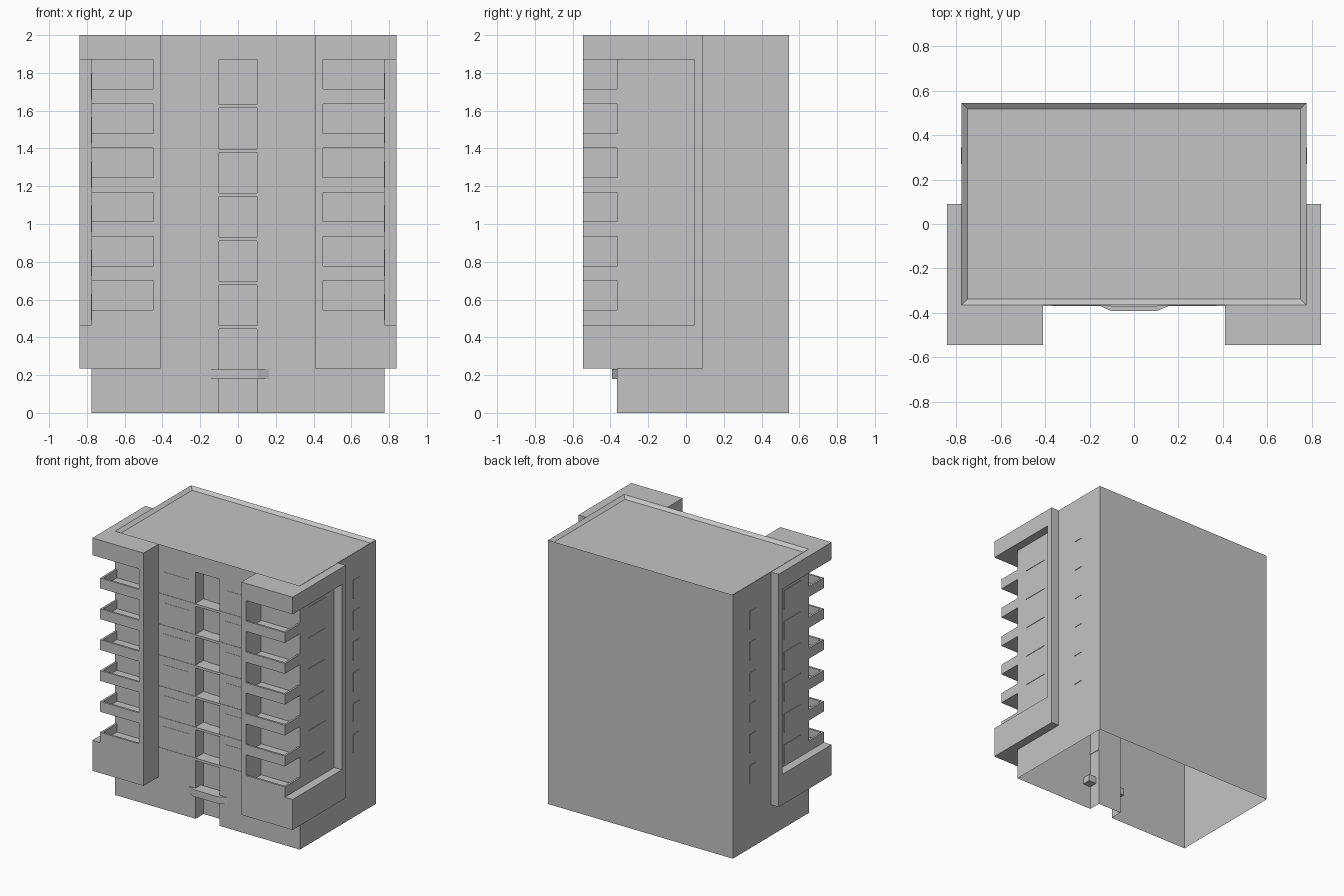
import bpy, bmesh

if "Cube" in bpy.data.objects:
    bpy.data.objects.remove(bpy.data.objects["Cube"], do_unlink=True)

mat = bpy.data.materials.new("plain_grey")
GREY = (0.55, 0.55, 0.55, 1)
mat.use_nodes = True
mat.diffuse_color = GREY
mat.node_tree.nodes["Principled BSDF"].inputs["Base Color"].default_value = GREY

TOP, PITCH, FLOORS = 1.87, 0.234, 6
FRONT, BACK, SIDE = -0.365, 0.545, 0.775
WING_FRONT, WING_BACK, WING_IN, WING_OUT = -0.545, 0.09, 0.41, 0.84


def add_prisms(name, prisms):
    """One object from upright prisms, each (outline, z0, z1)."""
    bm = bmesh.new()
    for outline, z0, z1 in prisms:
        face = bm.faces.new([bm.verts.new((x, y, z0)) for x, y in outline])
        ext = bmesh.ops.extrude_face_region(bm, geom=[face], use_keep_orig=True)
        for v in ext["geom"]:
            if isinstance(v, bmesh.types.BMVert):
                v.co.z = z1
    bmesh.ops.recalc_face_normals(bm, faces=bm.faces)
    mesh = bpy.data.meshes.new(name)
    bm.to_mesh(mesh)
    bm.free()
    mesh.materials.append(mat)
    obj = bpy.data.objects.new(name, mesh)
    bpy.context.collection.objects.link(obj)
    return obj


def rect(x0, x1, y0, y1):
    return [(x0, y0), (x1, y0), (x1, y1), (x0, y1)]


def flip(outline, s):
    return [(s * x, y) for x, y in outline]


# Main block with the stair recess cut into its front
body = add_prisms("main_block", [(rect(-SIDE, SIDE, FRONT, BACK), 0, 2)])
RECESS_BACK = FRONT + 0.095
cutter = add_prisms("recess_cutter", [(rect(-0.1, 0.1, FRONT - 0.1, RECESS_BACK), -0.1, TOP)])
cutter.hide_render = True
mod = body.modifiers.new("recess", "BOOLEAN")
mod.operation, mod.object, mod.solver = "DIFFERENCE", cutter, "EXACT"
deps = bpy.context.evaluated_depsgraph_get()
cut_mesh = bpy.data.meshes.new_from_object(body.evaluated_get(deps))
body.modifiers.clear()
body.data = cut_mesh
bpy.data.objects.remove(cutter, do_unlink=True)

# Open underside and sunken roof inside a low parapet
bm = bmesh.new()
bm.from_mesh(body.data)
bm.normal_update()
under = [f for f in bm.faces if f.normal.z < -0.9 and f.calc_center_median().z < 0.01]
bmesh.ops.delete(bm, geom=under, context="FACES")
roof = [f for f in bm.faces if f.normal.z > 0.9 and f.calc_center_median().z > 1.99]
bmesh.ops.inset_region(bm, faces=roof, thickness=0.027, use_even_offset=True)
lowered = {v for f in roof for v in f.verts}
bmesh.ops.translate(bm, verts=list(lowered), vec=(0, 0, -0.02))
bm.to_mesh(body.data)
bm.free()

# Corner wings: top and bottom bands, inner fin and rear fin
band = [(WING_IN, WING_FRONT), (WING_OUT, WING_FRONT), (WING_OUT, WING_BACK),
        (SIDE, WING_BACK), (SIDE, FRONT), (WING_IN, FRONT)]
fin = rect(WING_IN, WING_IN + 0.04, WING_FRONT, FRONT)
rear = rect(SIDE, WING_OUT, WING_BACK - 0.045, WING_BACK)
for side, s in (("left", 1), ("right", -1)):
    add_prisms(side + "_wing_frame", [
        (flip(band, s), 0.235, 0.466), (flip(band, s), TOP, 2),
        (flip(fin, s), 0.466, TOP), (flip(rear, s), 0.466, TOP)])

    # Balconies: floor slab with a thin parapet on the front and outer side
    x0, wall = WING_IN + 0.04, 0.015
    parts, panes, bands = [], [], []
    for i in range(FLOORS):
        z = TOP - PITCH * (i + 1)
        parts += [
            (flip(rect(x0, SIDE, WING_FRONT, FRONT), s), z, z + 0.015),
            (flip(rect(x0, SIDE, WING_FRONT, WING_FRONT + wall), s), z, z + 0.078),
            (flip(rect(SIDE - wall, SIDE, WING_FRONT + wall, FRONT), s), z, z + 0.078)]

        # Window panes on the side and front walls
        top = 1.8 - PITCH * i
        for y0, y1 in ((-0.265, -0.065), (0.27, 0.345)):
            panes.append((flip(rect(SIDE, SIDE + 0.004, y0, y1), s), top - 0.14, top))
        panes.append((flip(rect(0.15, 0.37, FRONT - 0.002, FRONT), s), top - 0.14, top))
        bands.append((flip(rect(0.1, WING_IN, FRONT - 0.003, FRONT), s), z - 0.02, z - 0.005))
    add_prisms(side + "_balconies", parts)
    add_prisms(side + "_windows", panes)
    add_prisms(side + "_floor_bands", bands)

# Stair recess: landings and tall glazing strip
add_prisms("stair_landings", [
    (rect(-0.104, 0.104, FRONT - 0.005, RECESS_BACK),
     TOP - PITCH * (i + 1) - 0.023, TOP - PITCH * (i + 1) - 0.004) for i in range(FLOORS)])
add_prisms("stair_glazing", [(rect(-0.055, 0.045, RECESS_BACK - 0.006, RECESS_BACK), 0.23, TOP)])

# Entrance canopy
canopy = [(-0.16, FRONT), (-0.1, -0.392), (0.1, -0.392), (0.165, FRONT), (0.165, -0.3), (-0.16, -0.3)]
add_prisms("entrance_canopy", [(canopy, 0.18, 0.232)])
